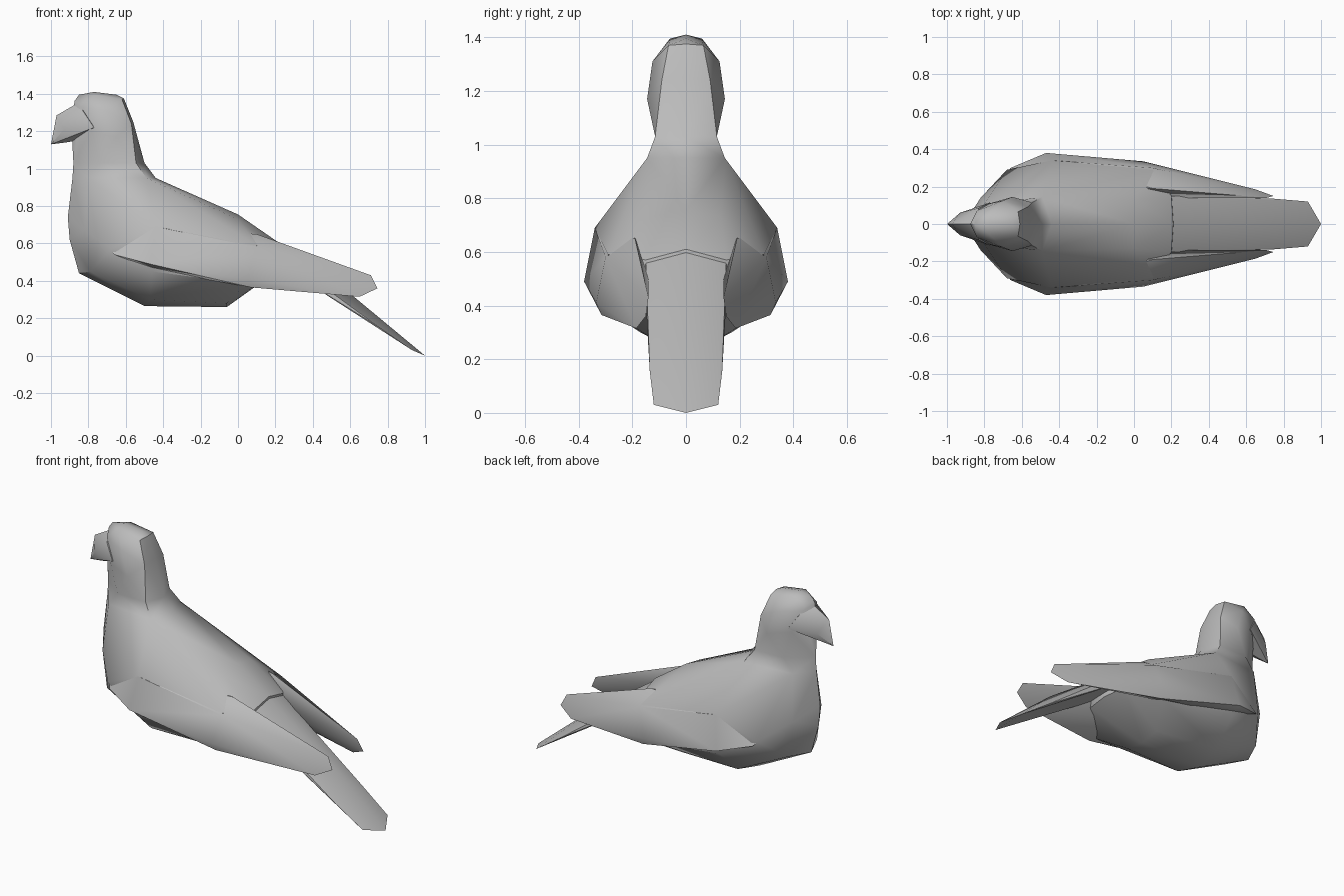
import bpy, bmesh, math

grey = bpy.data.materials.new("stone grey")
grey.diffuse_color = (0.5, 0.5, 0.5, 1)


def solid(name, groups, sides=(1, -1), seams=(), angle=40):
    """One convex solid per point group, mirrored in y, welded at the seam heights."""
    bm = bmesh.new()
    for pts in groups:
        new = [bm.verts.new((x, y * s, z)) for s in sides
               for x, y, z in pts if y or s == sides[0]]
        bmesh.ops.convex_hull(bm, input=new)
    bmesh.ops.delete(bm, geom=[v for v in bm.verts if not v.link_faces], context='VERTS')
    # remove the hidden caps where the groups meet
    caps = [f for f in bm.faces for h in seams
            if all(abs(v.co.z - h) < 1e-4 for v in f.verts)]
    bmesh.ops.delete(bm, geom=caps, context='FACES')
    bmesh.ops.remove_doubles(bm, verts=bm.verts[:], dist=0.001)
    bmesh.ops.recalc_face_normals(bm, faces=bm.faces[:])
    me = bpy.data.meshes.new(name)
    bm.to_mesh(me)
    bm.free()
    me.materials.append(grey)
    ob = bpy.data.objects.new(name, me)
    bpy.context.collection.objects.link(ob)
    bpy.ops.object.select_all(action='DESELECT')
    ob.select_set(True)
    bpy.context.view_layer.objects.active = ob
    bpy.ops.object.shade_smooth_by_angle(angle=math.radians(angle))
    return ob


# shared neck rings
low = [(-0.44, 0, 0.95), (-0.49, 0.145, 0.95), (-0.80, 0.11, 0.95), (-0.885, 0, 0.95)]
high = [(-0.50, 0, 1.03), (-0.545, 0.115, 1.03), (-0.74, 0.11, 1.03), (-0.88, 0, 1.03)]

# breast, back and belly
torso = low + [
    (-0.91, 0, 0.74), (-0.90, 0, 0.62), (-0.82, 0.14, 0.67), (-0.85, 0, 0.44),
    (-0.79, 0.14, 0.45), (-0.68, 0.29, 0.57), (-0.44, 0.34, 0.69), (-0.46, 0.33, 0.45),
    (-0.50, 0, 0.265), (-0.47, 0.17, 0.30), (-0.06, 0, 0.26), (-0.06, 0.13, 0.28),
    (0, 0, 0.755), (0, 0.13, 0.73), (0.10, 0.29, 0.59), (0.04, 0.30, 0.385),
    (0.21, 0, 0.61), (0.20, 0.15, 0.57), (0.22, 0, 0.46), (0.2, 0.15, 0.46)]

# skull with wide cheeks and a narrow throat
skull = high + [
    (-0.56, 0, 1.25), (-0.57, 0.09, 1.24), (-0.61, 0, 1.375), (-0.62, 0.065, 1.37),
    (-0.77, 0, 1.41), (-0.65, 0, 1.395), (-0.77, 0.06, 1.395), (-0.65, 0.145, 1.17),
    (-0.70, 0.125, 1.31), (-0.85, 0, 1.395), (-0.875, 0, 1.36), (-0.84, 0.07, 1.33),
    (-0.79, 0.105, 1.20), (-0.885, 0, 1.12)]
solid("body_and_head", [torso, low + high, skull], seams=(0.95, 1.03))

# hooked beak flowing out of the face
solid("beak", [[
    (-0.84, 0, 1.36), (-0.97, 0, 1.285), (-1.0, 0, 1.13), (-0.92, 0, 1.14),
    (-0.93, 0.06, 1.21), (-0.83, 0.085, 1.31), (-0.77, 0.115, 1.22), (-0.80, 0, 1.16)]])

# flat ridged tail with a pointed end
solid("tail", [[
    (0.20, 0, 0.605), (0.19, 0.15, 0.565), (0.62, 0, 0.315), (0.55, 0.14, 0.285),
    (0.75, 0.135, 0.155), (1.0, 0, 0.0), (0.93, 0.12, 0.03),
    (0.48, 0, 0.325), (0.2, 0, 0.5), (0.2, 0.155, 0.5)]])

# folded wings
wing = [
    (-0.80, 0.14, 0.67), (-0.66, 0.30, 0.54), (-0.47, 0.38, 0.49), (0.05, 0.335, 0.41),
    (0.07, 0.315, 0.365), (0.65, 0.185, 0.315), (0.745, 0.15, 0.36), (0.71, 0.14, 0.43),
    (0.10, 0.19, 0.65), (0.10, 0.30, 0.58), (-0.44, 0.34, 0.69), (-0.45, 0.30, 0.46)]
for label, side in (("left", 1), ("right", -1)):
    solid(label + "_wing", [wing], (side,))
